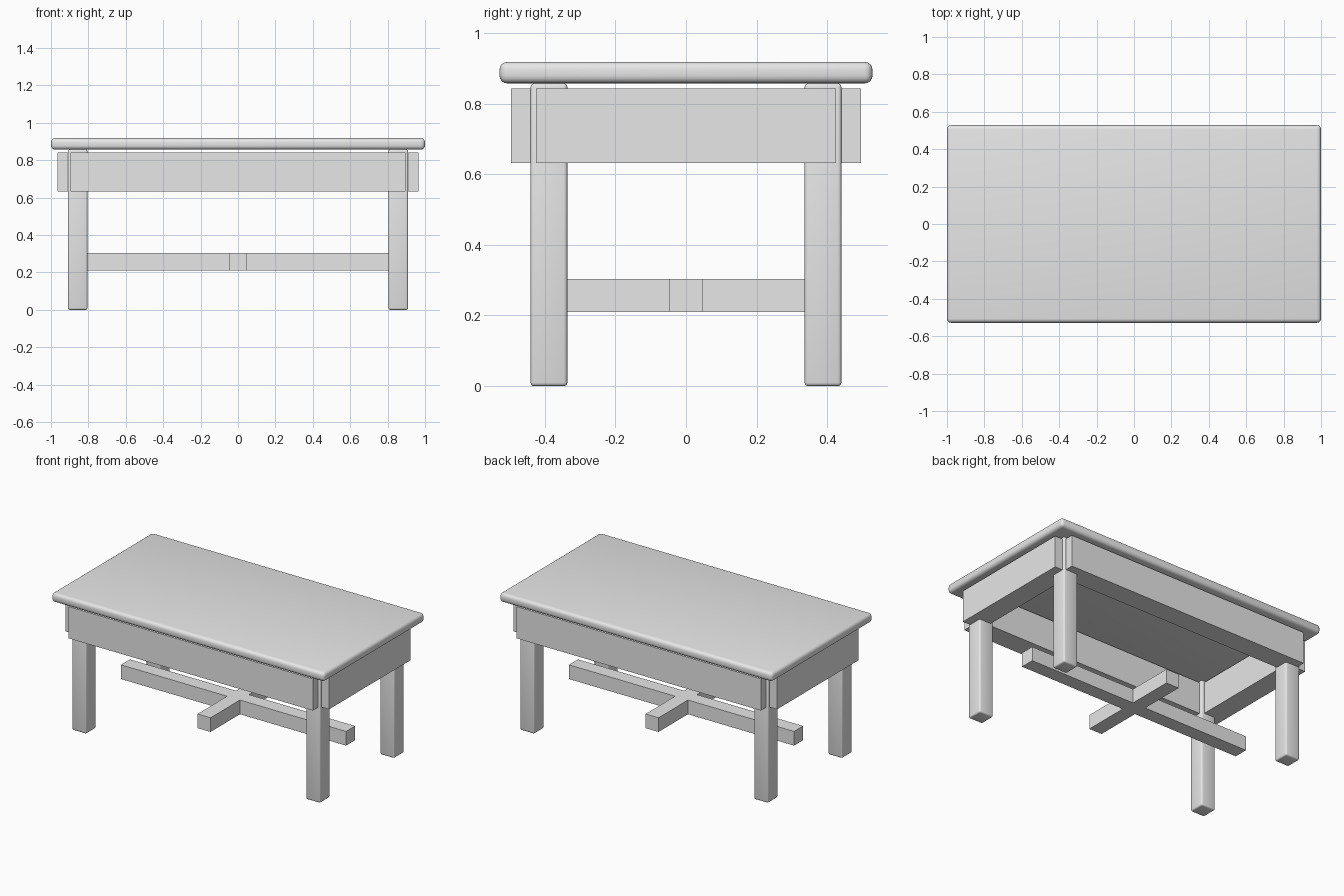
import bpy

if "Cube" in bpy.data.objects:
    bpy.data.objects.remove(bpy.data.objects["Cube"])

grey = bpy.data.materials.new("light_grey")
grey.diffuse_color = (0.8, 0.8, 0.8, 1)
grey.use_nodes = True
grey.node_tree.nodes["Principled BSDF"].inputs["Base Color"].default_value = grey.diffuse_color


def box(name, lo, hi, bevel=0.0, segments=3):
    """Box between two corners, with optional rounded edges."""
    bpy.ops.mesh.primitive_cube_add(size=1, location=[(a + b) / 2 for a, b in zip(lo, hi)])
    ob = bpy.context.object
    ob.name = name
    ob.scale = [b - a for a, b in zip(lo, hi)]
    bpy.ops.object.transform_apply(location=False, rotation=False, scale=True)
    ob.data.materials.append(grey)
    if bevel:
        mod = ob.modifiers.new("rounded_edges", 'BEVEL')
        mod.width = bevel
        mod.segments = segments
        bpy.ops.object.modifier_apply(modifier=mod.name)
        bpy.ops.object.shade_smooth_by_angle()
    return ob


# Rounded table top
box("table_top", (-1, -0.528, 0.857), (1, 0.528, 0.918), 0.022, 4)

# Four legs with softened edges
for sx, x_side in ((-1, "left"), (1, "right")):
    for sy, y_side in ((-1, "front"), (1, "back")):
        cx, cy = sx * 0.857, sy * 0.388
        box(f"{y_side}_{x_side}_leg", (cx - 0.052, cy - 0.052, 0),
            (cx + 0.052, cy + 0.052, 0.857), 0.01)

# Apron boards: each runs between the centre lines of its neighbours
AX, AY, HALF = 0.895, 0.425, 0.07
for s, side in ((-1, "front"), (1, "back")):
    box(f"{side}_apron", (-AX, s * AY - HALF, 0.632), (AX, s * AY + HALF, 0.842))
for s, side in ((-1, "left"), (1, "right")):
    box(f"{side}_apron", (s * AX - HALF, -AY, 0.632), (s * AX + HALF, AY, 0.842))

# Crossed stretcher bars
W = 0.047
box("long_stretcher", (-AX + HALF, -W, 0.21), (AX - HALF, W, 0.304))
box("cross_stretcher", (-W, -AY + HALF, 0.21), (W, AY - HALF, 0.304))
